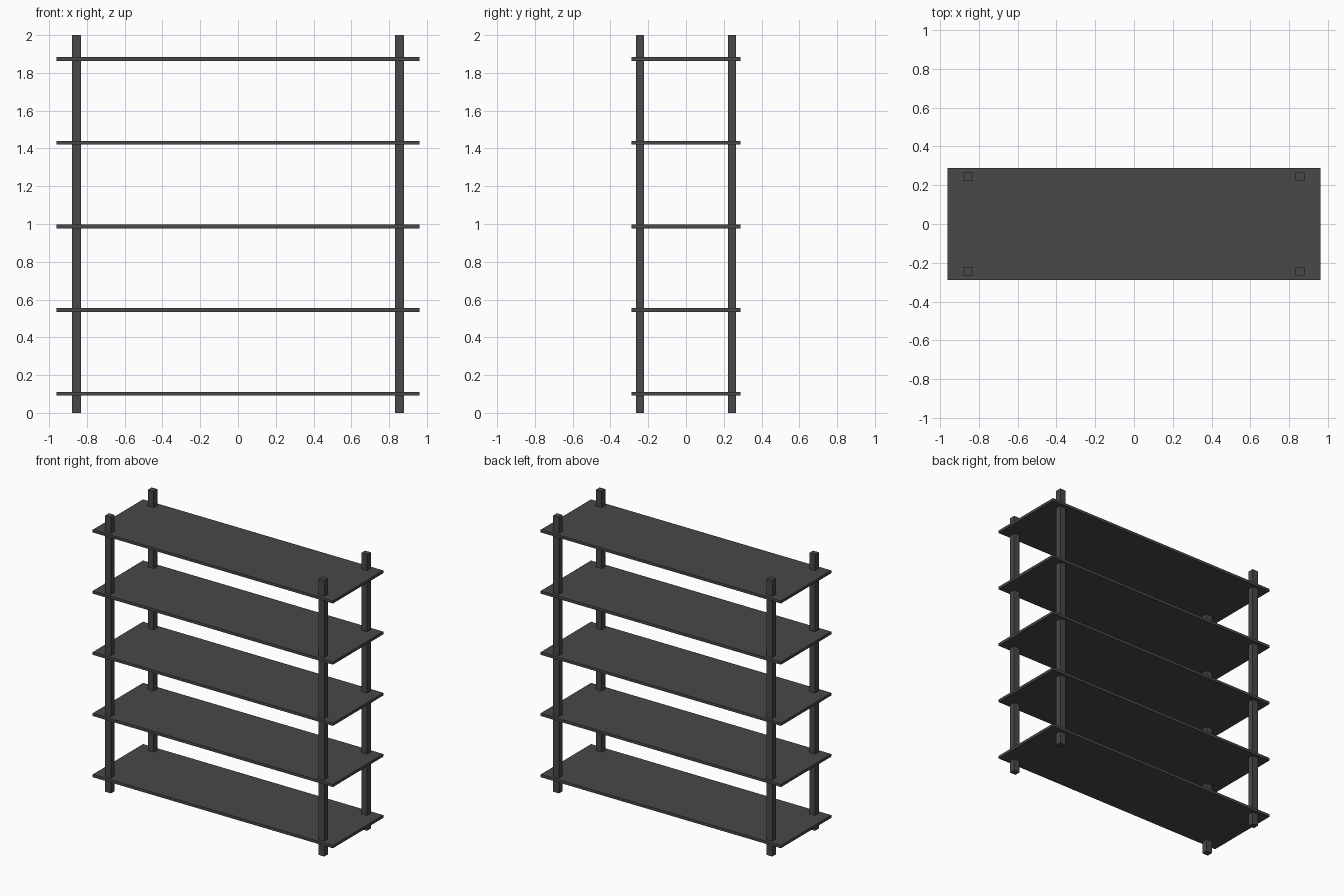
import bpy

if "Cube" in bpy.data.objects:
    bpy.data.objects.remove(bpy.data.objects["Cube"])

# Single dark grey finish
mat = bpy.data.materials.new("charcoal grey")
mat.diffuse_color = (0.065, 0.065, 0.065, 1.0)
mat.use_nodes = True
mat.node_tree.nodes["Principled BSDF"].inputs["Base Color"].default_value = mat.diffuse_color


def box(name, centre, size):
    bpy.ops.mesh.primitive_cube_add(size=1, location=centre)
    ob = bpy.context.object
    ob.name = name
    ob.scale = size
    bpy.ops.object.transform_apply(location=False, rotation=False, scale=True)
    ob.data.materials.append(mat)
    return ob


# Four square posts
for sx, side in ((-1, "left"), (1, "right")):
    for sy, end in ((-1, "front"), (1, "back")):
        box(f"{end}_{side}_post", (sx * 0.855, sy * 0.244, 1.0), (0.046, 0.043, 2.0))

# Five evenly spaced shelf boards
for i in range(5):
    box(f"shelf_{i + 1}", (0, 0, 0.101 + i * 0.443), (1.924, 0.576, 0.02))
